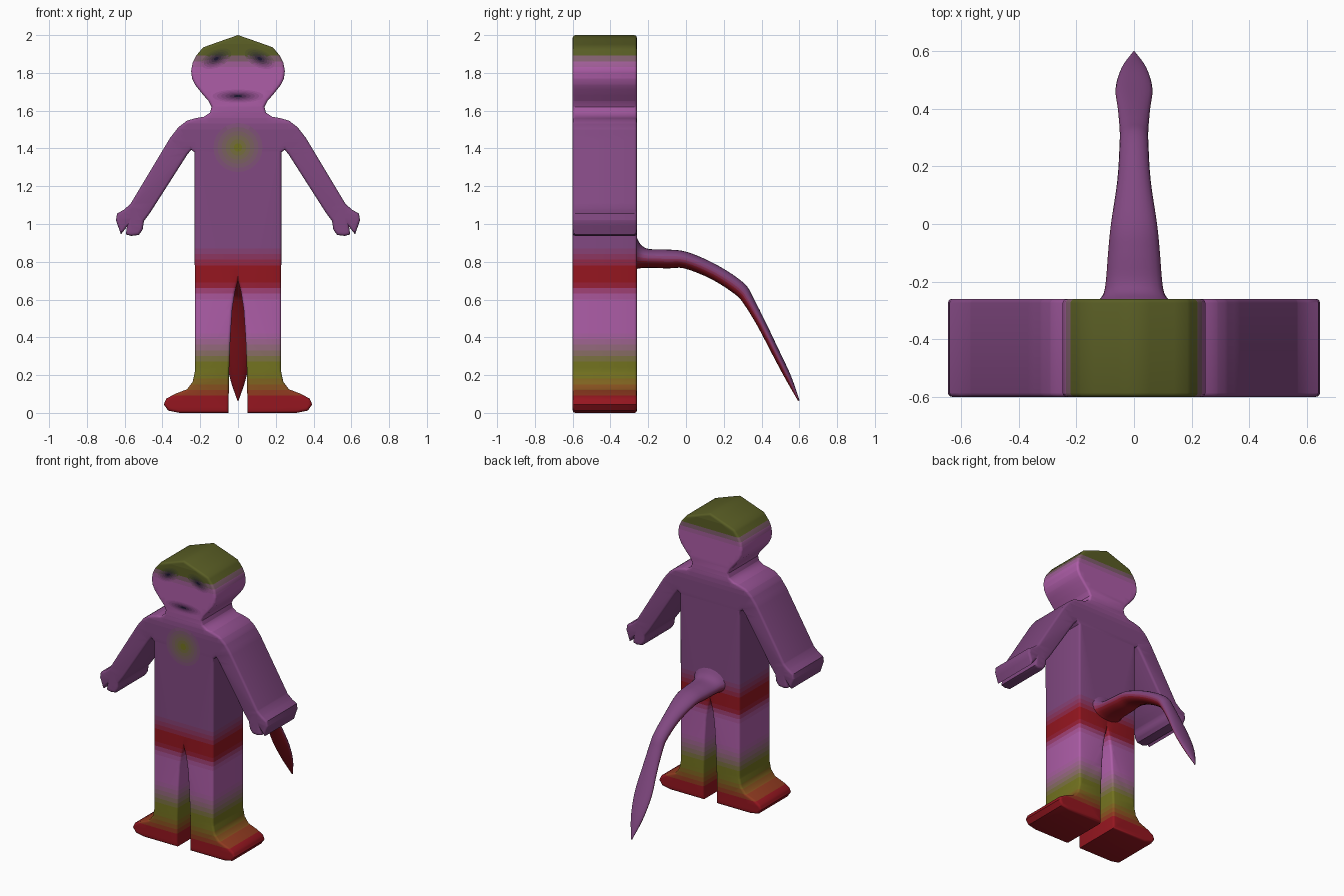
import bpy, bmesh, math
from mathutils import Vector

if "Cube" in bpy.data.objects:
    bpy.data.objects.remove(bpy.data.objects["Cube"])

LIGHT = (0.42, 0.11, 0.39)
PURPLE = (0.22, 0.065, 0.22)
RED = (0.30, 0.008, 0.014)
OLIVE = (0.17, 0.17, 0.014)
CAP = (0.10, 0.11, 0.018)
DARK = (0.012, 0.008, 0.03)

# paint by height: (z, colour)
BANDS = [(0, RED), (0.08, RED), (0.2, OLIVE), (0.27, OLIVE), (0.42, LIGHT), (0.6, LIGHT),
         (0.68, RED), (0.77, RED), (0.88, PURPLE), (1.5, PURPLE), (1.64, LIGHT),
         (1.83, LIGHT), (1.9, CAP), (2.01, CAP)]


def mix(a, b, t):
    return tuple(p + (q - p) * t for p, q in zip(a, b))


def paint(z):
    for (z0, c0), (z1, c1) in zip(BANDS, BANDS[1:]):
        if z <= z1:
            return mix(c0, c1, max(0, (z - z0) / (z1 - z0)))
    return BANDS[-1][1]


MATS = {}


def slot(mesh, colour):
    key = tuple(round(c, 3) for c in colour)
    if key not in MATS:
        MATS[key] = bpy.data.materials.new("paint")
        MATS[key].diffuse_color = (*key, 1)
    i = mesh.materials.find(MATS[key].name)
    if i < 0:
        mesh.materials.append(MATS[key])
        i = len(mesh.materials) - 1
    return i


def finish(name, bm, mesh, angle=40):
    bm.to_mesh(mesh)
    bm.free()
    mesh.set_sharp_from_angle(angle=math.radians(angle))
    ob = bpy.data.objects.new(name, mesh)
    bpy.context.collection.objects.link(ob)
    return ob


# body: half silhouette from crown to crotch, mirrored and extruded front to back
HALF = [(0, 2.0), (0.095, 1.967), (0.185, 1.935), (0.222, 1.89), (0.24, 1.855), (0.248, 1.81),
        (0.243, 1.77), (0.226, 1.735), (0.19, 1.69), (0.155, 1.65), (0.14, 1.62), (0.148, 1.59),
        (0.18, 1.568), (0.225, 1.56), (0.27, 1.547), (0.315, 1.513), (0.36, 1.455),
        (0.57, 1.105), (0.605, 1.075), (0.64, 1.055), (0.646, 1.02), (0.62, 0.945),
        (0.588, 0.985), (0.594, 0.945), (0.565, 0.937), (0.525, 0.942), (0.505, 0.97),
        (0.498, 1.015), (0.465, 1.06), (0.27, 1.365), (0.248, 1.393), (0.23, 1.38),
        (0.228, 0.22), (0.24, 0.165), (0.27, 0.125), (0.335, 0.1), (0.38, 0.075),
        (0.393, 0.045), (0.37, 0.012), (0.31, 0.0), (0.05, 0.0), (0.048, 0.2), (0.04, 0.4),
        (0.03, 0.55), (0.016, 0.64), (0, 0.70)]
outline = HALF + [(-x, z) for x, z in reversed(HALF[1:-1])]
mesh = bpy.data.meshes.new("body")
bm = bmesh.new()
front = [bm.verts.new((x, -0.6, z)) for x, z in outline]
back = [bm.verts.new((x, -0.26, z)) for x, z in outline]
bm.faces.new(front)
bm.faces.new(back[::-1])
n = len(outline)
for i in range(n):
    j = (i + 1) % n
    bm.faces.new((front[i], back[i], back[j], front[j]))
bmesh.ops.recalc_face_normals(bm, faces=bm.faces[:])
rim = [e for e in bm.edges if abs(e.verts[0].co.y - e.verts[1].co.y) < 1e-6]
bmesh.ops.bevel(bm, geom=rim, offset=0.014, offset_type='OFFSET', segments=3, profile=0.5,
                affect='EDGES', clamp_overlap=False)
bmesh.ops.triangulate(bm, faces=[f for f in bm.faces if len(f.verts) > 4])
# cut into thin height bands so the colours can fade
for k in range(1, 67):
    bmesh.ops.bisect_plane(bm, geom=bm.verts[:] + bm.edges[:] + bm.faces[:], dist=1e-5,
                           plane_co=(0, 0, k * 0.03 + 0.0013), plane_no=(0, 0, 1))
for f in bm.faces:
    z = f.calc_center_bounds().z
    f.material_index = slot(mesh, paint((math.floor((z - 0.0013) / 0.03) + 0.5) * 0.03))
    f.smooth = abs(f.normal.y) < 0.999
finish("body", bm, mesh)

# tail: sections of (y, z, half width, half thickness)
TAIL = [(-0.29, 0.835, 0.15, 0.10), (-0.25, 0.825, 0.11, 0.065), (-0.2, 0.818, 0.098, 0.05),
        (-0.1, 0.815, 0.09, 0.05), (0.0, 0.808, 0.08, 0.044), (0.15, 0.745, 0.058, 0.04),
        (0.28, 0.66, 0.05, 0.038), (0.33, 0.595, 0.05, 0.03), (0.40, 0.47, 0.056, 0.024),
        (0.47, 0.33, 0.064, 0.021), (0.54, 0.19, 0.044, 0.017), (0.597, 0.065, 0.003, 0.004)]


def smooth_path(pts, steps):
    pts = [Vector(p) for p in pts]
    out = []
    for i in range(len(pts) - 1):
        a, b, c, d = pts[max(i - 1, 0)], pts[i], pts[i + 1], pts[min(i + 2, len(pts) - 1)]
        for s in range(steps):
            t = s / steps
            out.append(0.5 * (2 * b + (c - a) * t + (2 * a - 5 * b + 4 * c - d) * t * t
                              + (3 * b - a - 3 * c + d) * t ** 3))
    return out + [pts[-1]]


path = smooth_path(TAIL, 4)
mesh = bpy.data.meshes.new("tail")
bm = bmesh.new()
SIDES = 20
rings = []
for i, p in enumerate(path):
    q, r = path[max(i - 1, 0)], path[min(i + 1, len(path) - 1)]
    d = Vector((r[0] - q[0], r[1] - q[1])).normalized()
    ring = []
    for k in range(SIDES):
        a = math.tau * k / SIDES
        h = p[3] * math.sin(a)
        ring.append(bm.verts.new((p[2] * math.cos(a), p[0] - d.y * h, p[1] + d.x * h)))
    rings.append(ring)
for r0, r1 in zip(rings, rings[1:]):
    for k in range(SIDES):
        m = (k + 1) % SIDES
        f = bm.faces.new((r0[k], r0[m], r1[m], r1[k]))
        f.smooth = True
        up = math.sin(math.tau * (k + 0.5) / SIDES)
        f.material_index = slot(mesh, mix(RED, PURPLE, min(1, max(0, up * 1.2 + 0.6))))
bm.faces.new(rings[0])
bm.faces.new(rings[-1])
bmesh.ops.recalc_face_normals(bm, faces=bm.faces[:])
finish("tail", bm, mesh, 60)


# soft painted spots on the front face, fading outward in rings
def spot(name, x, z, rx, rz, colour, tilt=0.0, rings=6, sides=24):
    mesh = bpy.data.meshes.new(name)
    bm = bmesh.new()
    loops = []
    for r in range(1, rings + 1):
        loop = []
        for k in range(sides):
            a = math.tau * k / sides
            u, w = rx * r / rings * math.cos(a), rz * r / rings * math.sin(a)
            loop.append(bm.verts.new((x + u * math.cos(tilt) - w * math.sin(tilt), -0.6015,
                                      z + u * math.sin(tilt) + w * math.cos(tilt))))
        loops.append(loop)
    base = paint(z)
    bm.faces.new(loops[0]).material_index = slot(mesh, colour)
    for r in range(1, rings):
        for k in range(sides):
            m = (k + 1) % sides
            f = bm.faces.new((loops[r - 1][k], loops[r][k], loops[r][m], loops[r - 1][m]))
            mid = f.calc_center_median().z
            f.material_index = slot(mesh, mix(colour, paint(round(mid / 0.02) * 0.02), r / rings))
    finish(name, bm, mesh)


spot("mouth", 0, 1.677, 0.135, 0.035, DARK)
for side, label in ((-1, "left"), (1, "right")):
    spot("eye_" + label, side * 0.115, 1.875, 0.085, 0.045, DARK, tilt=-side * 0.45)
spot("chest_patch", 0, 1.405, 0.13, 0.13, OLIVE)

for m in bpy.data.materials:
    if m.users and not m.is_grease_pencil:
        m.use_nodes = True
        m.node_tree.nodes["Principled BSDF"].inputs["Base Color"].default_value = m.diffuse_color
